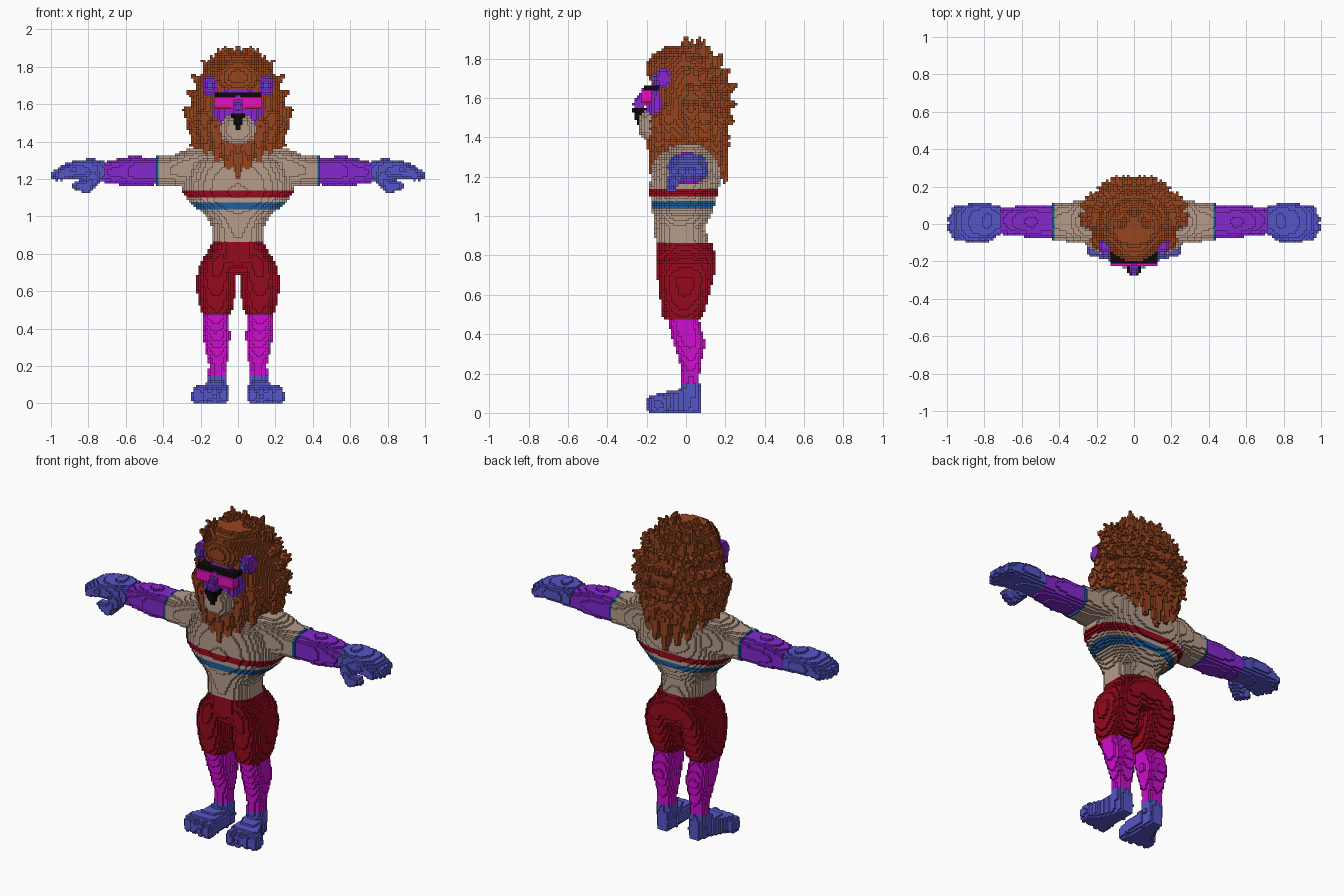
import bpy, bmesh, math, random
from mathutils import Vector

random.seed(4)
if "Cube" in bpy.data.objects:
    bpy.data.objects.remove(bpy.data.objects["Cube"])

SIZE = 0.0125          # edge of one block
cells = {}             # block index -> (part name, colour name)

COLOURS = {
    "mane_brown": (0.30, 0.058, 0.014),
    "shirt_tan": (0.46, 0.33, 0.255),
    "skin_blue": (0.094, 0.092, 0.57),
    "sleeve_purple": (0.23, 0.022, 0.62),
    "leg_magenta": (0.62, 0.004, 0.62),
    "shorts_red": (0.30, 0.003, 0.013),
    "stripe_blue": (0.014, 0.11, 0.33),
    "frame_black": (0.003, 0.003, 0.003),
    "lens_pink": (0.85, 0.005, 0.55),
    "lens_red": (0.55, 0.004, 0.06),
}


# ---- block-filling helpers ----
def fill(part, colour, lo, hi, inside, pair=False):
    """Fill blocks whose centre is inside; pair mirrors the part across x."""
    ranges = [range(math.floor(a / SIZE) - 1, math.ceil(b / SIZE) + 1) for a, b in zip(lo, hi)]
    for i in ranges[0]:
        for j in ranges[1]:
            for k in ranges[2]:
                p = Vector((i + .5, j + .5, k + .5)) * SIZE
                if k < 0 or not inside(p):
                    continue
                c = colour(p) if callable(colour) else colour
                if pair:
                    cells[i, j, k] = ("left_" + part, c)
                    cells[-1 - i, j, k] = ("right_" + part, c)
                else:
                    cells[i, j, k] = (part, c)


def ball(part, colour, centre, radii, pair=False, power=2):
    c, r = Vector(centre), Vector(radii)
    fill(part, colour, c - r, c + r,
         lambda p: sum(abs((p[a] - c[a]) / r[a]) ** power for a in range(3)) <= 1, pair)


def box(part, colour, lo, hi):
    fill(part, colour, lo, hi, lambda p: all(lo[a] < p[a] < hi[a] for a in range(3)))


def limb(part, colour, start, end, r0, r1, pair=False):
    """Rounded cone between two points."""
    a, b = Vector(start), Vector(end)
    d, r = b - a, max(r0, r1)

    def inside(p):
        t = min(1, max(0, (p - a).dot(d) / d.length_squared))
        return (p - a - d * t).length <= r0 + (r1 - r0) * t
    fill(part, colour, [min(a[n], b[n]) - r for n in range(3)],
         [max(a[n], b[n]) + r for n in range(3)], inside, pair)


def loft(part, colour, axis, rows, pair=False, power=2.4):
    """Rows: position on axis, then min and max of the other two axes in order."""
    rows = sorted(rows)
    u, v = [a for a in range(3) if a != axis]

    def inside(p):
        for r, s in zip(rows, rows[1:]):
            if r[0] <= p[axis] < s[0]:
                t = (p[axis] - r[0]) / (s[0] - r[0])
                m = [x + (y - x) * t for x, y in zip(r, s)]
                fu = abs(2 * p[u] - m[1] - m[2]) / (m[2] - m[1])
                fv = abs(2 * p[v] - m[3] - m[4]) / (m[4] - m[3])
                return fu ** power + fv ** power <= 1
        return False
    lo, hi = [0] * 3, [0] * 3
    lo[axis], hi[axis] = rows[0][0], rows[-1][0]
    for a, n in ((u, 1), (v, 3)):
        lo[a], hi[a] = min(r[n] for r in rows), max(r[n + 1] for r in rows)
    fill(part, colour, lo, hi, inside, pair)


# ---- feet and legs ----
loft("leg", lambda p: "skin_blue" if p.z < .15 else "leg_magenta", 2, [
    (.08, .055, .165, -.02, .07), (.2, .06, .155, -.02, .068), (.27, .05, .17, -.035, .08),
    (.35, .042, .185, -.06, .1), (.42, .045, .19, -.08, .08), (.5, .05, .19, -.1, .06)], True)
loft("foot", "skin_blue", 1, [
    (.075, .07, .14, 0, .11), (0, .055, .165, 0, .13), (-.06, .055, .195, 0, .11),
    (-.12, .052, .235, 0, .105), (-.165, .055, .245, 0, .09)], True, 4)
for n in range(4):
    x = .078 + n * .047
    ball("foot", "skin_blue", (x, -.16 + n * .007, .042), (.027, .042, .044), True, 2.6)

# ---- shorts ----
loft("shorts_leg", "shorts_red", 2, [
    (.475, .04, .188, -.115, .075), (.52, .025, .205, -.125, .1), (.6, .014, .22, -.135, .12),
    (.68, .012, .222, -.145, .14), (.76, .005, .2, -.15, .155), (.82, .005, .15, -.14, .14)], True)
loft("shorts_hips", "shorts_red", 2, [
    (.685, -.15, .15, -.11, .12), (.75, -.195, .195, -.148, .155),
    (.81, -.16, .16, -.152, .152), (.865, -.14, .14, -.152, .13)])


# ---- shirt with two stripes ----
def shirt(p):
    if 1.1 < p.z < 1.137:
        return "shorts_red"
    return "stripe_blue" if 1.037 < p.z < 1.07 else "shirt_tan"


loft("shirt", shirt, 2, [
    (.862, -.142, .142, -.155, .115), (.95, -.142, .142, -.16, .1), (1, -.17, .17, -.165, .125),
    (1.07, -.25, .25, -.18, .15), (1.13, -.3, .3, -.183, .165), (1.2, -.3, .3, -.18, .18),
    (1.28, -.28, .28, -.17, .18), (1.355, -.2, .2, -.1, .13)])
loft("shirt_sleeve", "shirt_tan", 0, [
    (.1, -.12, .15, 1.15, 1.365), (.27, -.1, .13, 1.155, 1.36), (.35, -.095, .115, 1.165, 1.325),
    (.425, -.09, .11, 1.165, 1.32)], True, 2.6)
loft("sleeve_cuff", "stripe_blue", 0, [
    (.424, -.09, .112, 1.165, 1.32), (.441, -.09, .112, 1.165, 1.32)], True, 2.6)

# ---- arms and hands ----
loft("arm", "sleeve_purple", 0, [
    (.441, -.08, .105, 1.17, 1.312), (.55, -.078, .1, 1.16, 1.322),
    (.62, -.062, .095, 1.165, 1.315), (.71, -.056, .09, 1.18, 1.29)], True)
loft("hand", "skin_blue", 0, [
    (.71, -.058, .095, 1.185, 1.295), (.78, -.08, .11, 1.188, 1.31), (.86, -.088, .11, 1.195, 1.3),
    (.92, -.075, .1, 1.2, 1.285), (.96, -.06, .08, 1.2, 1.265)], True, 2.6)
for y, tip in ((-.06, .945), (-.018, .97), (.026, .97), (.07, .945)):
    limb("hand", "skin_blue", (.87, y, 1.25), (tip, y, 1.222), .036, .029, True)
limb("hand", "skin_blue", (.77, -.05, 1.21), (.81, -.075, 1.15), .04, .03, True)
limb("hand", "skin_blue", (.81, -.075, 1.15), (.86, -.07, 1.165), .03, .025, True)

# ---- mane: core, radiating tufts, hanging locks ----
loft("mane", "mane_brown", 2, [
    (1.24, -.05, .05, -.185, .18), (1.3, -.12, .12, -.185, .2), (1.4, -.21, .21, -.18, .205),
    (1.5, -.25, .25, -.165, .22), (1.6, -.25, .25, -.165, .23), (1.7, -.225, .225, -.17, .21),
    (1.8, -.175, .175, -.17, .15), (1.86, -.11, .11, -.11, .08)], power=1.9)
ball("mane", "mane_brown", (0, -.11, 1.745), (.13, .09, .1))

centre, radii = Vector((0, .03, 1.57)), Vector((.245, .2, .29))
for ring in range(-3, 6):
    tilt = ring * math.radians(16)
    count = max(3, round(9 * math.cos(tilt)))
    for n in range(count):
        turn = math.radians(-8 + 98 * (n + .5 * (ring % 2)) / (count - 1))
        if ring > 2:
            turn -= .35
        d = Vector((math.cos(turn) * math.cos(tilt), math.sin(turn) * math.cos(tilt), math.sin(tilt)))
        if d.x < -.05:
            continue
        root = centre + d * radii * .78
        end = centre + d * radii * random.uniform(1.08, 1.23)
        limb("mane_tufts", "mane_brown", root, end, .05, .008, True)
for x, y, z in ((.07, 0, 1.905), (.06, -.09, 1.86), (.145, -.02, 1.85), (0, .05, 1.875)):
    limb("mane_tufts", "mane_brown", (x * .9, y, z - .1), (x, y, z), .05, .01, True)
for x, y, z in ((0, .195, 1.18), (.07, .185, 1.22), (.13, .165, 1.26), (.19, .11, 1.32), (.22, .03, 1.36),
                (0, -.17, 1.21), (.055, -.165, 1.26), (.11, -.15, 1.3), (.17, -.1, 1.34)):
    limb("mane_locks", "mane_brown", (x * 1.05, y * .85, z + .18), (x, y, z), .055, .013, True)

# ---- face, muzzle, nose and ears ----
ball("face", "sleeve_purple", (0, -.1, 1.57), (.135, .105, .125), power=2.6)
ball("muzzle", "shirt_tan", (0, -.175, 1.465), (.095, .068, .08), power=2.4)
limb("nose_bridge", "sleeve_purple", (0, -.19, 1.63), (0, -.238, 1.565), .035, .03)
loft("nose", "frame_black", 2, [
    (1.46, -.013, .013, -.25, -.2), (1.5, -.02, .02, -.26, -.2), (1.53, -.036, .036, -.272, -.2),
    (1.552, -.036, .036, -.272, -.2)], power=5)
ball("ear", "sleeve_purple", (.15, -.115, 1.7), (.043, .048, .053), True)
ball("ear", "skin_blue", (.15, -.158, 1.7), (.017, .015, .025), True)


# ---- visor ----
def lens(p):
    return "lens_red" if p.z < 1.585 and abs(p.x) > .04 else "lens_pink"


box("visor_lens", lens, (-.125, -.225, 1.573), (.125, -.175, 1.637))
box("visor_frame", "frame_black", (-.126, -.215, 1.637), (.126, -.137, 1.663))
limb("nose_bridge", "sleeve_purple", (0, -.235, 1.585), (0, -.245, 1.568), .026, .026)

# ---- turn blocks into one mesh per part ----
materials = {}
for name, rgb in COLOURS.items():
    mat = bpy.data.materials.new(name)
    mat.use_nodes = True
    mat.diffuse_color = (*rgb, 1)
    bsdf = mat.node_tree.nodes["Principled BSDF"]
    bsdf.inputs["Base Color"].default_value = (*rgb, 1)
    bsdf.inputs["Roughness"].default_value = .8
    materials[name] = mat

parts = {}
for cell, (part, colour) in cells.items():
    parts.setdefault(part, []).append((cell, colour))

for part, blocks in parts.items():
    bm, verts = bmesh.new(), {}
    used = sorted({colour for _, colour in blocks})
    for cell, colour in blocks:
        for axis in range(3):
            for side in (0, 1):
                beside = list(cell)
                beside[axis] += 2 * side - 1
                if tuple(beside) in cells:
                    continue
                corners = []
                for du, dv in ((0, 0), (1, 0), (1, 1), (0, 1)):
                    c = list(cell)
                    c[axis] += side
                    c[(axis + 1) % 3] += du
                    c[(axis + 2) % 3] += dv
                    key = tuple(c)
                    if key not in verts:
                        verts[key] = bm.verts.new(Vector(key) * SIZE)
                    corners.append(verts[key])
                face = bm.faces.new(corners if side else corners[::-1])
                face.material_index = used.index(colour)
    mesh = bpy.data.meshes.new(part)
    bm.to_mesh(mesh)
    bm.free()
    for colour in used:
        mesh.materials.append(materials[colour])
    bpy.context.collection.objects.link(bpy.data.objects.new(part, mesh))
